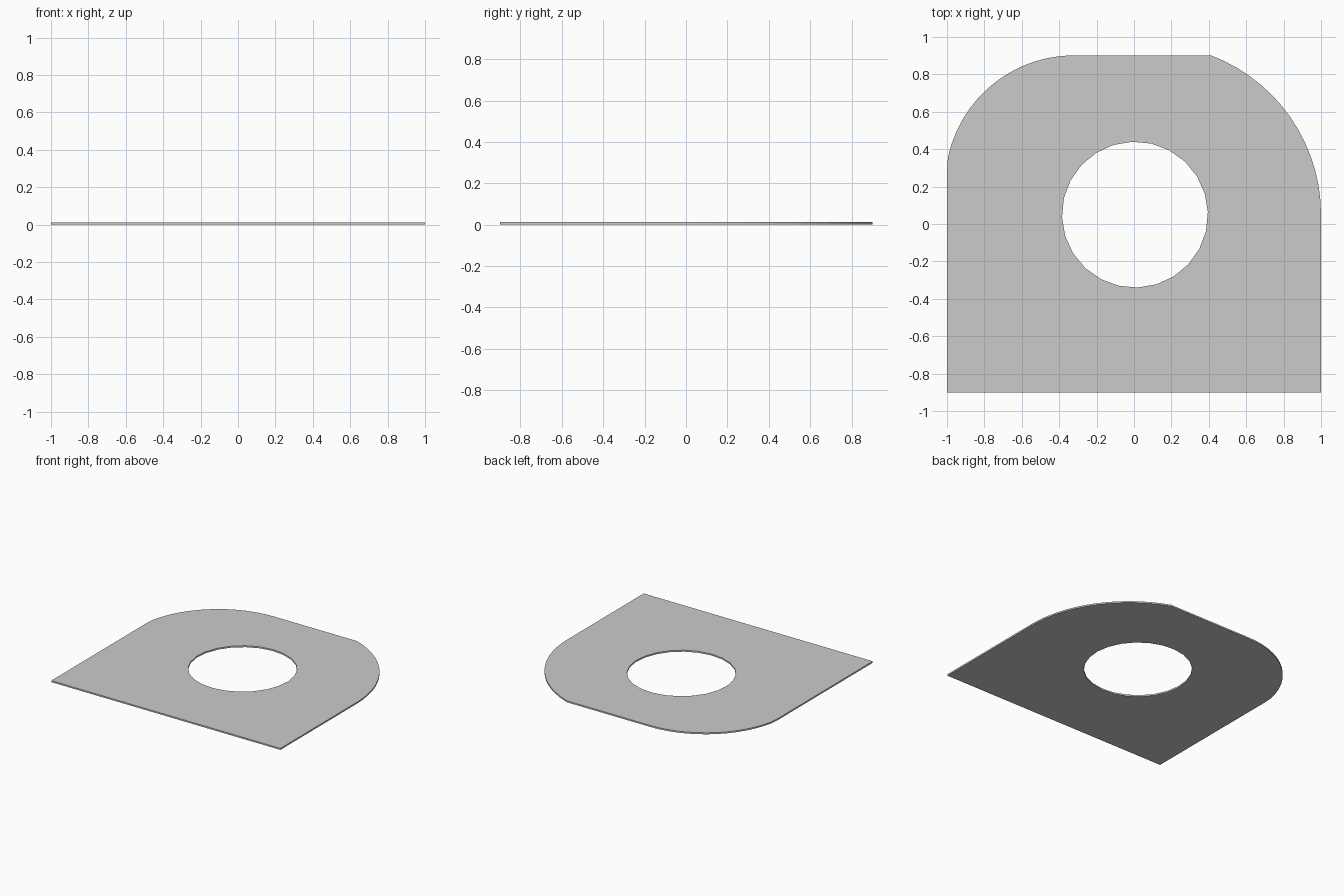
import bpy, bmesh
from math import cos, sin, radians

if "Cube" in bpy.data.objects:
    bpy.data.objects.remove(bpy.data.objects["Cube"])

THICK = 0.012


def arc(cx, cy, r, a0, a1, n):
    """Points along an arc, angles in degrees."""
    angles = [radians(a0 + (a1 - a0) * i / n) for i in range(n + 1)]
    return [(cx + r * cos(a), cy + r * sin(a)) for a in angles]


def add_loop(bm, points):
    """Closed loop of edges at z = 0."""
    vs = [bm.verts.new((x, y, 0)) for x, y in points]
    return [bm.edges.new((v, vs[(i + 1) % len(vs)])) for i, v in enumerate(vs)]


# Plate outline: square base, broad right shoulder, tighter left shoulder
outline = [(-1, -0.9), (1, -0.9)]
outline += arc(0.09, 0.05, 0.91, 0, 69.5, 14)
outline += [(0.4, 0.902)]
outline += arc(-0.32, 0.212, 0.69, 90, 174, 14)
outline = [(max(-1, min(1, x)), y) for x, y in outline]

# Round hole
hole = arc(0.005, 0.05, 0.39, 2, 347, 23)

# Fill between the loops and thicken
bm = bmesh.new()
edges = add_loop(bm, outline) + add_loop(bm, hole)
bmesh.ops.triangle_fill(bm, edges=edges, use_beauty=True, use_dissolve=False)
ext = bmesh.ops.extrude_face_region(bm, geom=bm.faces[:], use_keep_orig=True)
top = [v for v in ext["geom"] if isinstance(v, bmesh.types.BMVert)]
bmesh.ops.translate(bm, verts=top, vec=(0, 0, THICK))
bmesh.ops.recalc_face_normals(bm, faces=bm.faces[:])

mesh = bpy.data.meshes.new("plate_with_hole")
bm.to_mesh(mesh)
bm.free()
plate = bpy.data.objects.new("plate_with_hole", mesh)
bpy.context.collection.objects.link(plate)
